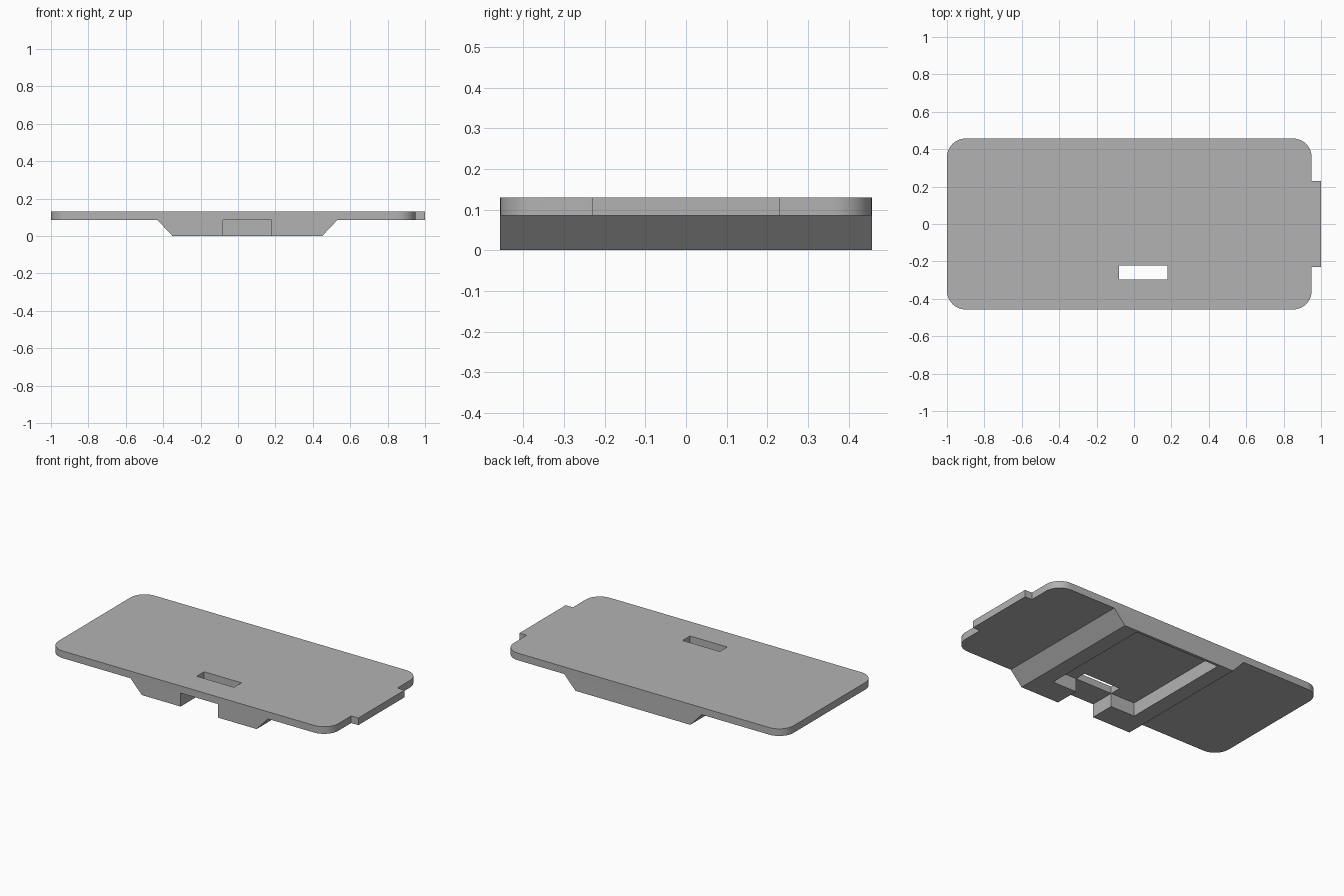
import bpy, bmesh, math

cube = bpy.data.objects.get("Cube")
if cube:
    bpy.data.objects.remove(cube)

grey = bpy.data.materials.new("plain grey")
grey.use_nodes = True
colour = (0.45, 0.45, 0.45, 1)
grey.diffuse_color = colour
grey.node_tree.nodes["Principled BSDF"].inputs["Base Color"].default_value = colour

BOTTOM, TOP = 0.085, 0.13      # plate underside and upper face
HALF_Y = 0.457


def prism(name, points, vector):
    """Extrude a closed outline along a vector."""
    bm = bmesh.new()
    face = bm.faces.new([bm.verts.new(p) for p in points])
    ext = bmesh.ops.extrude_face_region(bm, geom=[face])
    verts = [g for g in ext["geom"] if isinstance(g, bmesh.types.BMVert)]
    bmesh.ops.translate(bm, verts=verts, vec=vector)
    bmesh.ops.recalc_face_normals(bm, faces=bm.faces)
    mesh = bpy.data.meshes.new(name)
    bm.to_mesh(mesh)
    bm.free()
    mesh.materials.append(grey)
    obj = bpy.data.objects.new(name, mesh)
    bpy.context.collection.objects.link(obj)
    return obj


def box(name, x0, x1, y0, y1, z0, z1):
    outline = [(x0, y0, z0), (x1, y0, z0), (x1, y1, z0), (x0, y1, z0)]
    return prism(name, outline, (0, 0, z1 - z0))


def cut(target, cutter):
    mod = target.modifiers.new(cutter.name, 'BOOLEAN')
    mod.operation = 'DIFFERENCE'
    mod.solver = 'EXACT'
    mod.object = cutter
    cutter.hide_render = True
    cutter.hide_set(True)


# Rounded plate outline with a tab on the left end
R, X0, X1 = 0.1, -1.0, 0.95
outline = []
for cx, cy, start in ((X1 - R, HALF_Y - R, 0), (X0 + R, HALF_Y - R, 90),
                      (X0 + R, R - HALF_Y, 180), (X1 - R, R - HALF_Y, 270)):
    for i in range(13):
        a = math.radians(start + 90 * i / 12)
        outline.append((cx + R * math.cos(a), cy + R * math.sin(a), BOTTOM))
outline += [(X1, -0.23, BOTTOM), (1, -0.23, BOTTOM), (1, 0.23, BOTTOM), (X1, 0.23, BOTTOM)]
plate = prism("plate", outline, (0, 0, TOP - BOTTOM))

# Tapered block under the plate
block = prism("underside_block",
              [(-0.43, -HALF_Y, BOTTOM), (-0.35, -HALF_Y, 0),
               (0.45, -HALF_Y, 0), (0.53, -HALF_Y, BOTTOM)],
              (0, 2 * HALF_Y, 0))

# Slot through the plate, pocket in the block and opening at its front
cut(plate, box("slot_cutter", -0.08, 0.18, -0.297, -0.223, 0.05, 0.2))
cut(block, box("pocket_cutter", -0.25, 0.35, -0.297, 0.44, -0.1, 0.1))
cut(block, box("front_opening_cutter", -0.08, 0.18, -0.6, -0.25, -0.1, 0.1))

# Smooth rounded corners, sharp edges elsewhere
bpy.ops.object.select_all(action='DESELECT')
plate.select_set(True)
bpy.context.view_layer.objects.active = plate
bpy.ops.object.shade_smooth_by_angle(angle=math.radians(30))
